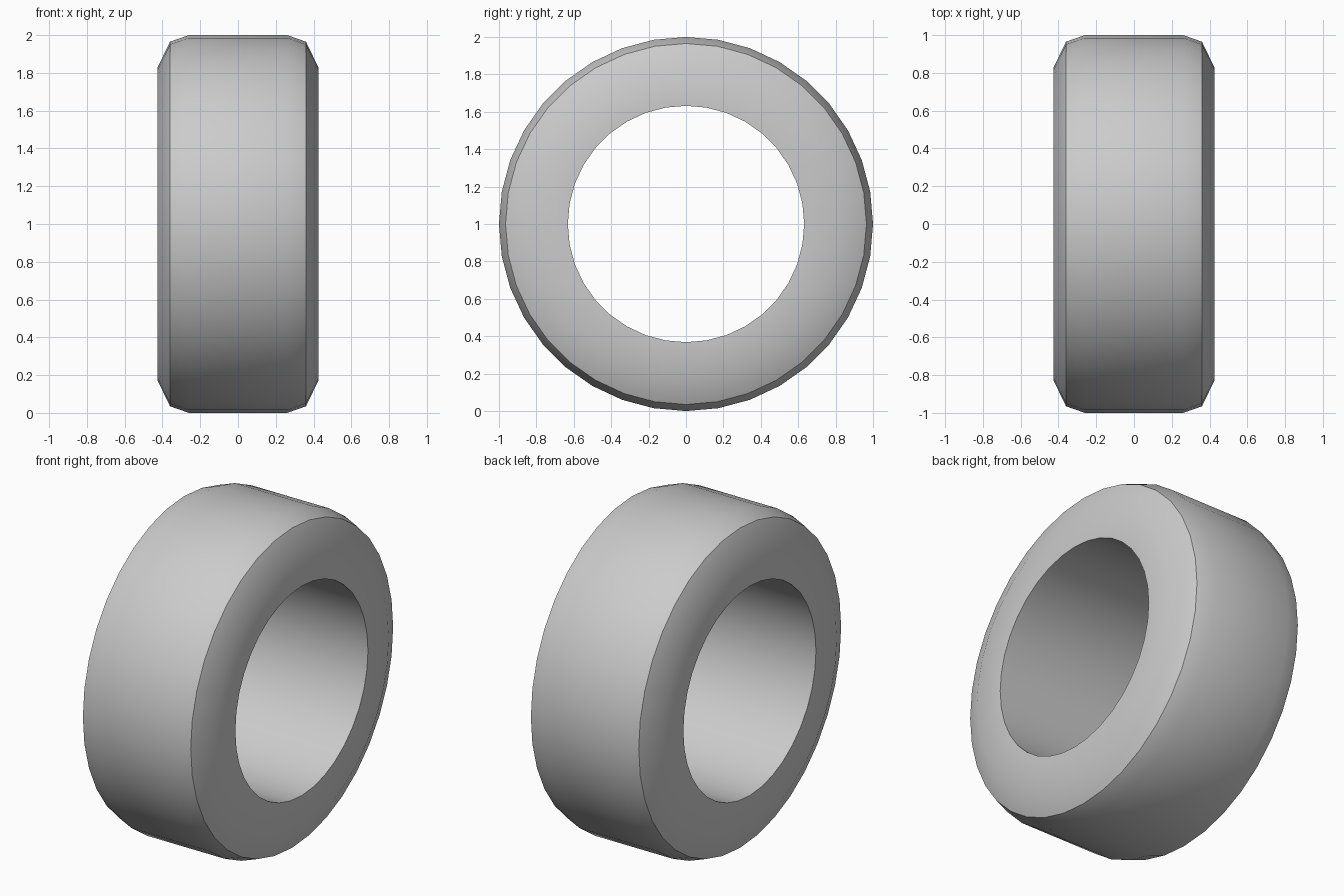
import bpy, bmesh, math
from mathutils import Matrix, Vector

cube = bpy.data.objects.get("Cube")
if cube:
    bpy.data.objects.remove(cube, do_unlink=True)

SEGMENTS = 36
CENTRE = Vector((0, 0, 1))

# Rubber colour
rubber = bpy.data.materials.new("grey_rubber")
rubber.use_nodes = True
grey = (0.6, 0.6, 0.6, 1)
rubber.diffuse_color = grey
rubber.node_tree.nodes["Principled BSDF"].inputs["Base Color"].default_value = grey

# Half cross-section as (x, radius), mirrored into a closed loop
half = [(0.26, 1.0), (0.36, 0.965), (0.425, 0.83), (0.425, 0.632)]
section = half + [(-x, r) for x, r in reversed(half)]

# Sweep the section around the axle
bm = bmesh.new()
rings = []
for i in range(SEGMENTS):
    turn = Matrix.Rotation(math.tau * i / SEGMENTS, 3, 'X')
    rings.append([bm.verts.new(turn @ Vector((x, 0, r)) + CENTRE) for x, r in section])
for i, ring in enumerate(rings):
    following = rings[(i + 1) % SEGMENTS]
    for j in range(len(section)):
        k = (j + 1) % len(section)
        bm.faces.new((ring[j], ring[k], following[k], following[j]))
bmesh.ops.recalc_face_normals(bm, faces=bm.faces)

mesh = bpy.data.meshes.new("tyre")
bm.to_mesh(mesh)
bm.free()
mesh.materials.append(rubber)
tyre = bpy.data.objects.new("tyre", mesh)
bpy.context.collection.objects.link(tyre)

# Smooth tread and walls, crisp shoulders and bore rims
bpy.ops.object.select_all(action='DESELECT')
tyre.select_set(True)
bpy.context.view_layer.objects.active = tyre
bpy.ops.object.shade_smooth_by_angle(angle=math.radians(30))
